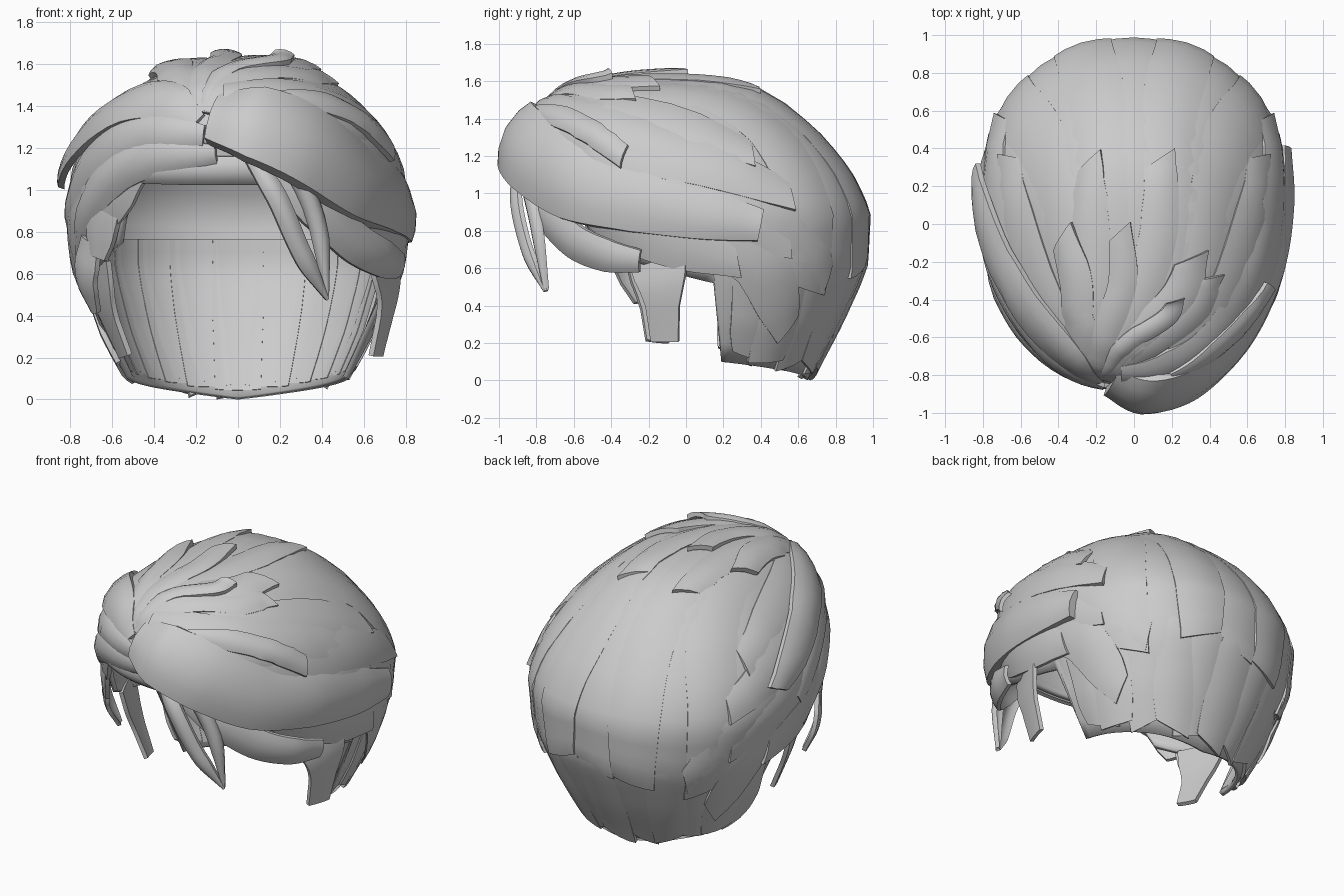
import bpy, math, random
from mathutils import Vector
from mathutils.bvhtree import BVHTree

random.seed(4)
if "Cube" in bpy.data.objects:
    bpy.data.objects.remove(bpy.data.objects["Cube"])

hair = bpy.data.materials.new("hair_grey")
hair.use_nodes = True
GREY = (0.6, 0.6, 0.6, 1)
hair.diffuse_color = GREY
hair.node_tree.nodes["Principled BSDF"].inputs["Base Color"].default_value = GREY

CENTRE = Vector((0, 0.1, 0.8))
TOP = 1.62
# head profile: height, half width, front y, back y
PROFILE = [(0, .45, -.3, .65), (.1, .53, -.4, .7), (.3, .64, -.52, .81), (.6, .75, -.66, .955),
           (.9, .8, -.76, .97), (1.1, .76, -.83, .88), (1.3, .65, -.86, .72),
           (1.45, .5, -.79, .55), (1.55, .36, -.64, .4), (1.6, .21, -.4, .24), (TOP, 0, -.05, -.05)]
# hairline: degrees from the front, height
HAIRLINE = [(0, 1.06), (36, 1.05), (45, .74), (60, .64), (75, .58), (90, .52),
            (92, .1), (125, .06), (180, 0)]


def lerp_table(table, x):
    for lo, hi in zip(table, table[1:]):
        if x <= hi[0]:
            t = (x - lo[0]) / (hi[0] - lo[0])
            return [a + (b - a) * t for a, b in zip(lo, hi)][1:]
    return table[-1][1:]


def squarer(v):
    return math.copysign(abs(v) ** .9, v)


def head(angle, z):
    """Point on the head; angle 0 is the front and 90 is +x."""
    w, front, back = lerp_table(PROFILE, z)
    a = math.radians(angle)
    return Vector((w * squarer(math.sin(a)),
                   (front + back) / 2 - (back - front) / 2 * squarer(math.cos(a)), z))


def make_object(name, verts, faces, sharp=45):
    mesh = bpy.data.meshes.new(name)
    mesh.from_pydata(verts, [], faces)
    mesh.materials.append(hair)
    mesh.shade_smooth()
    mesh.set_sharp_from_angle(angle=math.radians(sharp))
    obj = bpy.data.objects.new(name, mesh)
    bpy.context.scene.collection.objects.link(obj)
    return obj


def cap_mesh(cut, cols=120, rows=24):
    verts, faces = [], []
    for r in range(rows + 1):
        for c in range(cols):
            angle = 360 * c / cols
            low = lerp_table(HAIRLINE, min(angle, 360 - angle))[0] if cut else 0
            verts.append(head(angle, low + (TOP - low) * math.sin(r / rows * math.pi / 2)))
    for r in range(rows):
        for c in range(cols):
            d = (c + 1) % cols
            faces.append((r * cols + c, r * cols + d, (r + 1) * cols + d, (r + 1) * cols + c))
    return verts, faces


# scalp shell with an open face
cap = make_object("hair_cap", *cap_mesh(True))
shell = cap.modifiers.new("thickness", "SOLIDIFY")
shell.thickness = 0.03
shell.offset = -1
surface = BVHTree.FromPolygons(*cap_mesh(False))


def spline(points, steps=6):
    """Smooth path through the points."""
    p = [2 * points[0] - points[1]] + points + [2 * points[-1] - points[-2]]
    out = []
    for i in range(1, len(p) - 2):
        a, b, c, d = p[i - 1:i + 3]
        for s in range(steps):
            t = s / steps
            out.append(0.5 * (2 * b + (c - a) * t + (2 * a - 5 * b + 4 * c - d) * t * t
                              + (3 * b - a - 3 * c + d) * t ** 3))
    return out + [points[-1]]


def lock(name, points, width, lift=(.01, .02), bulge=.02, shape=(.45, .9, 1, 1, .9, .55),
         skew=.0, snap=True, thick=.025):
    """Flat hair lock with a rounded top; snap lays it on the head."""
    path = spline([Vector(p) for p in points])
    n = len(path)
    across = (-1, -.6, 0, .6, 1)
    table = [(i / (len(shape) - 1), s) for i, s in enumerate(shape)]
    verts, faces = [], []
    for i, p in enumerate(path):
        t = i / (n - 1)
        tangent = (path[min(i + 1, n - 1)] - path[max(i - 1, 0)]).normalized()
        if snap:
            p, normal = surface.find_nearest(p)[:2]
        else:
            normal = p - CENTRE
        normal = (normal - normal.dot(tangent) * tangent).normalized()
        side = tangent.cross(normal)
        scale = lerp_table(table, t)[0]
        up = lift[0] + (lift[1] - lift[0]) * t
        top, under = [], []
        for u in across:
            q, m = p + side * u * width / 2 * scale, normal
            if snap:
                q, m = surface.find_nearest(q)[:2]
                m = (m + normal).normalized()
            q = q + tangent * skew * u * width * t ** 8
            rise = up + bulge * scale * (1 - u * u)
            top.append(q + m * rise)
            under.append(q + m * (rise - thick))
        verts += top + under[::-1]
    k = 2 * len(across)
    for i in range(n - 1):
        for j in range(k):
            h = (j + 1) % k
            faces.append((i * k + j, i * k + h, (i + 1) * k + h, (i + 1) * k + j))
    faces += [tuple(range(k))[::-1], tuple(range((n - 1) * k, n * k))]
    for v in verts:
        v.z = max(v.z, 0.0)
    return make_object(name, verts, faces)


# long locks fanning from the forehead over the crown to the back
for i in range(9):
    az = 110 + 17.5 * i
    s = math.sin(math.radians(az))
    lock(f"crown_lock_{i}", [(-.2 + .16 * s, -.76, 1.5), (.5 * s, -.25, 1.7), head(az, 1.38),
                             head(az, .95), head(az, random.uniform(.42, .6))],
         .32, (.004, .01 + .014 * (i % 2)), .01, (.4, .8, .9, 1, 1, .8), random.uniform(-.2, .2))

# side locks sweeping back, mirrored
SIDE = [((18, 1.45), (55, 1.45), (115, 1.2)), ((24, 1.32), (70, 1.25), (122, .98)),
        ((30, 1.22), (75, 1.02), (118, .74)), ((36, 1.12), (62, .84), (98, .64)),
        ((88, 1.1), (112, .88), (138, .55)), ((85, .85), (105, .62), (124, .28))]
for sign, word in ((1, "left"), (-1, "right")):
    for i, row in enumerate(SIDE):
        lock(f"side_lock_{word}_{i}", [head(sign * a, z) for a, z in row], .29,
             (.01, .025 + .008 * (i % 2)), .012, skew=.15 * sign)

# sideburns in front of the ears
lock("sideburn_left", [(.7, -.15, .66), (.71, -.13, .48), (.65, -.11, .21)],
     .34, bulge=.01, shape=(1, .85, .55, .45), snap=False)
lock("sideburn_right", [(-.68, -.18, .66), (-.63, -.16, .45), (-.53, -.15, .21)],
     .32, bulge=.01, shape=(1, .85, .55, .4), snap=False)

# layered nape locks, with an inner layer lining the neck
for i in range(11):
    az = 104 + 15.2 * i
    turn = random.uniform(-6, 6)
    end = lerp_table(HAIRLINE, min(az, 360 - az))[0]
    lock(f"nape_lock_{i}", [head(az, .72), head(az + turn / 2, .4), head(az + turn, end + .04)], .25,
         (.006, .012 + .01 * (i % 2)), .01, (.7, 1, 1, 1, .8), random.uniform(-.25, .25))
    lock(f"nape_lining_{i}", [head(az, .75), head(az, .4), head(az, end + .03)], .25,
         (-.06, -.02), .005, (1, 1, .9), thick=.015)

# short raised locks on top of the front: tip x, tip y, width, tip lift
TIPS = [(-.44, -.06, .18, .045), (-.08, -.04, .15, .045), (.34, -.18, .2, .04), (.23, -.42, .1, .08),
        (-.3, .38, .2, .02), (.16, .4, .2, .02), (.5, -.3, .2, .03)]
for i, (x, y, w, rise) in enumerate(TIPS):
    lock(f"raised_lock_{i}", [(-.2 + .1 * x, -.84, 1.38), (-.15 + .4 * x, -.66, 1.6),
                              (x * .8, y * .5 - .3, 1.7), (x, y, 1.7)],
         w, (.012, rise), .016, (.5, .9, 1, 1, .8), .3, thick=.03)

# swept forelock, rising at the forehead and wrapping the left side
lock("forelock", [(-.12, -.84, 1.35), (.08, -.91, 1.32), (.33, -.83, 1.22), (.56, -.6, 1.07),
                  (.73, -.25, .98), (.8, .1, .89), (.8, .4, .83)],
     .43, (.01, .01), .06, (.6, .9, 1, 1, .9, .65, .4), snap=False, thick=.06)
lock("forelock_upper", [(-.08, -.86, 1.46), (.2, -.8, 1.44), (.46, -.56, 1.36), (.64, -.2, 1.26),
                        (.74, .15, 1.12)], .32, (.03, .02), .02, (.6, 1, 1, .9, .6), thick=.05)
lock("forelock_curl", [(.2, -.84, 1.46), (.42, -.66, 1.4), (.58, -.48, 1.3), (.68, -.32, 1.18)],
     .13, (.05, .055), .02, (.5, 1, 1, .9), skew=.2)
lock("forelock_under", [(.08, -.87, 1.14), (.36, -.76, .92), (.55, -.6, .75), (.69, -.42, .67),
                        (.76, -.24, .64)], .2, bulge=.03, shape=(.5, 1, 1, .9, .6), snap=False)

# thin strands falling over the forehead
lock("fringe_strand_inner", [(.05, -.87, 1.17), (.18, -.9, .97), (.3, -.84, .7), (.42, -.74, .48)],
     .1, bulge=.03, shape=(.6, 1, 1, .9, .15), snap=False)
lock("fringe_strand_outer", [(.1, -.88, 1.2), (.27, -.85, 1.08), (.38, -.79, .82), (.42, -.74, .49)],
     .09, bulge=.03, shape=(.6, 1, 1, .9, .15), snap=False)

# rolls along the right half of the hairline
lock("hairline_roll", [head(a, 1.09) for a in (-42, -15, 10, 34)], .14, (.01, .01), .03,
     shape=(.8, 1, 1, .8))
lock("right_sweep_low", [(-.1, -.86, 1.17), (-.45, -.68, 1.14), (-.68, -.42, .96), (-.8, -.12, .66)],
     .2, (.03, .02), .03)
lock("right_sweep_mid", [(-.16, -.86, 1.25), (-.48, -.72, 1.28), (-.7, -.35, 1.15), (-.8, 0, .87)],
     .24, (.03, .02), .025)
lock("right_sweep_high", [(-.2, -.85, 1.32), (-.42, -.66, 1.45), (-.68, -.2, 1.26), (-.82, .25, 1.03)],
     .24, (.02, .09), .02, skew=.2, thick=.03)

# loose flaps in front of the right ear
lock("right_flap_upper", [(-.58, -.5, 1.08), (-.63, -.46, .9), (-.66, -.4, .68)], .22, snap=False)
lock("right_flap_lower", [(-.7, -.36, .76), (-.72, -.3, .58), (-.67, -.25, .42)], .18,
     shape=(.8, 1, .8, .3), snap=False)
